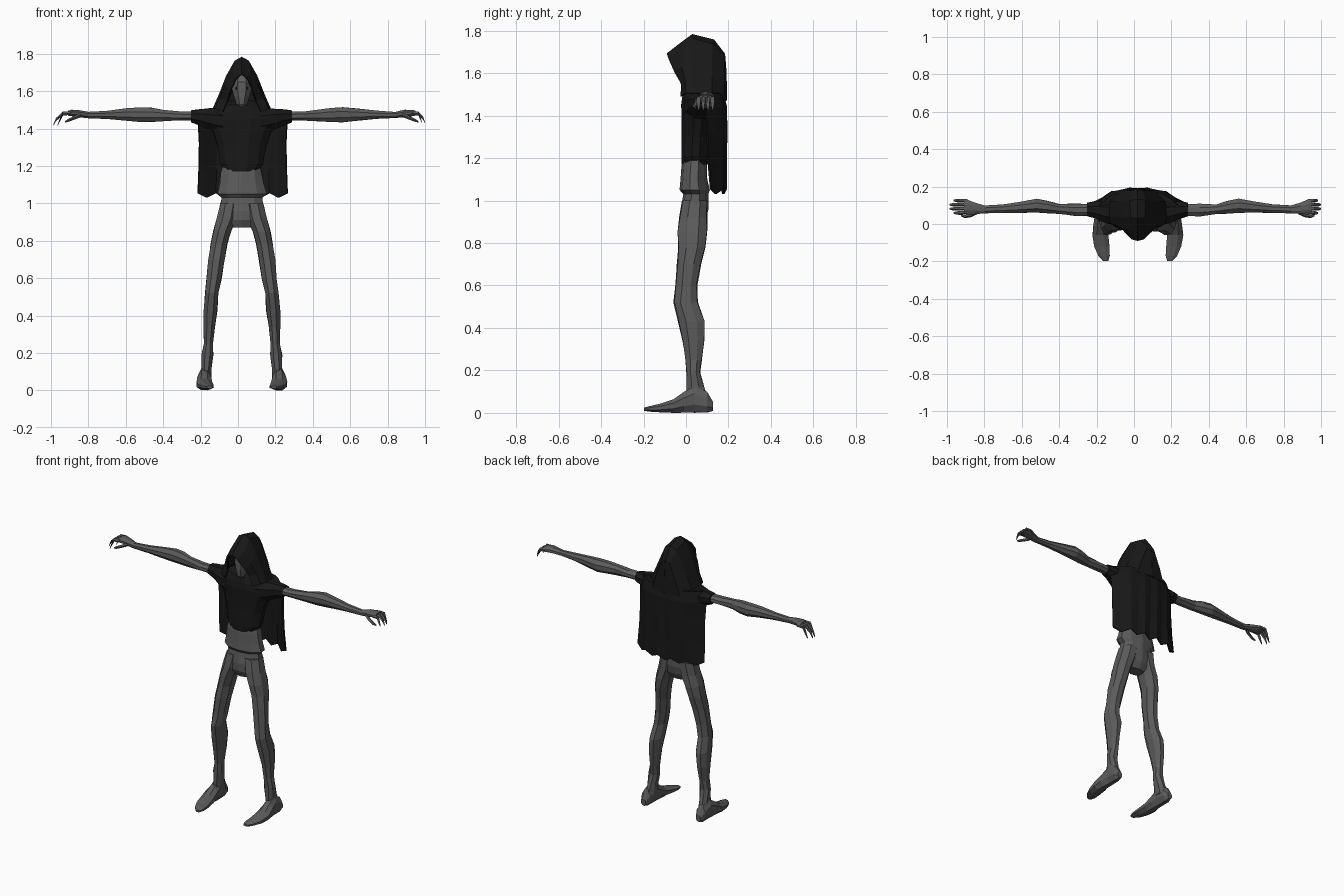
import bpy, bmesh, math, random

random.seed(4)
CX = 0.02  # body centre line


def material(name, v):
    m = bpy.data.materials.new(name)
    m.diffuse_color = (v, v, v, 1)
    return m


SKIN = material("grey_skin", 0.105)
CLOTH = material("black_cloth", 0.009)


def finish(name, bm, mat, thickness=0):
    bmesh.ops.recalc_face_normals(bm, faces=bm.faces)
    me = bpy.data.meshes.new(name)
    bm.to_mesh(me)
    bm.free()
    me.materials.append(mat)
    ob = bpy.data.objects.new(name, me)
    bpy.context.collection.objects.link(ob)
    if thickness:
        mod = ob.modifiers.new("thickness", "SOLIDIFY")
        mod.thickness = thickness
        mod.offset = 0
    return ob


def loft(name, axis, rings, mat, sides=8, s=1, jitter=0.0):
    """Rings are (position on axis, centre a, centre b, radius a, radius b).
    Across x: a=y b=z.  Across y: a=x b=z.  Across z: a=x b=y."""
    bm = bmesh.new()
    loops = []
    for t, ca, cb, ra, rb in rings:
        loop = []
        for i in range(sides):
            w = 2 * math.pi * (i + 0.5) / sides
            j = 1 + random.uniform(-jitter, jitter)
            a, b = ca + ra * j * math.cos(w), cb + rb * j * math.sin(w)
            x, y, z = {"x": (t, a, b), "y": (a, t, b), "z": (a, b, t)}[axis]
            loop.append(bm.verts.new((CX + s * x, y, max(z, 0))))
        loops.append(loop)
    for l0, l1 in zip(loops, loops[1:]):
        for i in range(sides):
            k = (i + 1) % sides
            bm.faces.new((l0[i], l0[k], l1[k], l1[i]))
    bm.faces.new(loops[0])
    bm.faces.new(loops[-1])
    return finish(name, bm, mat)


def sheet(name, rows, mat, thickness):
    """Cloth surface through rows of points."""
    bm = bmesh.new()
    g = [[bm.verts.new(p) for p in row] for row in rows]
    for r0, r1 in zip(g, g[1:]):
        for i in range(len(r0) - 1):
            bm.faces.new((r0[i], r0[i + 1], r1[i + 1], r1[i]))
    return finish(name, bm, mat, thickness)


# Bare waist and pelvis
loft("pelvis", "z", [
    (1.25, 0, 0.045, 0.09, 0.05), (1.16, 0, 0.04, 0.115, 0.06),
    (1.10, 0, 0.037, 0.128, 0.062), (1.05, 0, 0.04, 0.138, 0.07),
    (1.03, 0, 0.045, 0.115, 0.06), (0.96, 0, 0.04, 0.125, 0.066),
    (0.91, 0, 0.035, 0.125, 0.06), (0.87, 0, 0.035, 0.06, 0.04)],
    SKIN, 10, jitter=0.04)

# Tunic over the chest
loft("tunic", "z", [
    (1.17, 0, 0.045, 0.095, 0.068), (1.21, 0, 0.045, 0.118, 0.07),
    (1.30, 0, 0.05, 0.135, 0.072), (1.38, 0, 0.055, 0.16, 0.078),
    (1.45, 0, 0.06, 0.20, 0.084), (1.49, 0, 0.07, 0.18, 0.088),
    (1.525, 0, 0.07, 0.125, 0.08), (1.55, 0, 0.075, 0.06, 0.05)],
    CLOTH, 12, jitter=0.03)

# Head inside the hood
loft("head", "z", [
    (1.49, 0, 0.05, 0.03, 0.04), (1.53, 0, 0.02, 0.03, 0.045),
    (1.57, 0, 0.025, 0.045, 0.055), (1.61, 0, 0.035, 0.058, 0.065),
    (1.65, 0, 0.045, 0.06, 0.075), (1.70, 0, 0.06, 0.04, 0.05)],
    SKIN, 8, jitter=0.03)

# Hood: arches from the front rim to the back seam, given as right halves
arches = [
    [(0, -0.088, 1.69), (0.03, -0.08, 1.665), (0.06, -0.05, 1.60),
     (0.075, -0.02, 1.55), (0.10, -0.022, 1.49)],
    [(0, -0.03, 1.735), (0.045, -0.03, 1.70), (0.085, -0.02, 1.63),
     (0.115, 0.0, 1.56), (0.14, 0.0, 1.505)],
    [(0, 0.03, 1.78), (0.035, 0.035, 1.76), (0.08, 0.035, 1.68),
     (0.115, 0.04, 1.59), (0.152, 0.04, 1.505)],
    [(0, 0.13, 1.755), (0.04, 0.125, 1.735), (0.075, 0.12, 1.66),
     (0.11, 0.12, 1.58), (0.15, 0.12, 1.49)],
    [(0, 0.18, 1.69), (0.025, 0.178, 1.67), (0.045, 0.178, 1.62),
     (0.07, 0.178, 1.56), (0.10, 0.175, 1.47)],
    [(0, 0.18, 1.69), (0, 0.182, 1.67), (0, 0.186, 1.62),
     (0, 0.188, 1.56), (0, 0.19, 1.47)]]
rows = [[(CX - x, y, z) for x, y, z in reversed(a)] +
        [(CX + x, y, z) for x, y, z in a[1:]] for a in arches]
sheet("hood", rows, CLOTH, 0.008)

# Cape hanging from the shoulders, with a ragged hem
# rows: height, half width, y at the middle, y at the side edges
drape = [(1.525, 0.15, 0.12, 0.07), (1.50, 0.22, 0.175, 0.085),
         (1.44, 0.238, 0.188, 0.09), (1.32, 0.232, 0.188, 0.095),
         (1.18, 0.235, 0.185, 0.10), (1.05, 0.24, 0.183, 0.11)]
rows = []
for k, (z, w, ym, ye) in enumerate(drape):
    row = []
    for i in range(11):
        u = i / 5 - 1
        fold = 0.006 * (-1) ** i * k / 5
        hem = 0.012 * (-1) ** i - 0.008 if k == 5 else 0
        row.append((0.025 + w * u, ym + (ye - ym) * abs(u) ** 3 + fold,
                    z + hem - (0.04 * u * u if k == 0 else 0)))
    rows.append(row)
sheet("cape", rows, CLOTH, 0.008)

for s, side in ((1, "left"), (-1, "right")):
    # Dark eye sockets
    loft("eye_socket_" + side, "y", [(-0.024, 0.022, 1.615, 0.013, 0.009),
                                     (-0.016, 0.022, 1.615, 0.013, 0.009)],
         CLOTH, 6, s)

    # Short sleeve
    loft("sleeve_" + side, "x", [
        (0.10, 0.06, 1.44, 0.078, 0.075), (0.17, 0.065, 1.45, 0.065, 0.062),
        (0.225, 0.075, 1.46, 0.05, 0.046), (0.27, 0.078, 1.465, 0.038, 0.034)],
        CLOTH, 8, s, 0.04)

    # Arm, thin at the elbow and wrist
    loft("arm_" + side, "x", [
        (0.22, 0.075, 1.465, 0.032, 0.026), (0.33, 0.075, 1.467, 0.036, 0.026),
        (0.42, 0.08, 1.470, 0.028, 0.033), (0.48, 0.09, 1.473, 0.036, 0.040),
        (0.54, 0.098, 1.474, 0.040, 0.042), (0.62, 0.09, 1.475, 0.032, 0.034),
        (0.72, 0.082, 1.473, 0.025, 0.024), (0.82, 0.078, 1.472, 0.022, 0.018),
        (0.87, 0.083, 1.48, 0.032, 0.021), (0.91, 0.09, 1.483, 0.043, 0.018),
        (0.93, 0.092, 1.482, 0.040, 0.014)], SKIN, 8, s, 0.06)

    # Curled fingers and thumb; one hand is opened further
    reach, drop = (1, 1) if s == 1 else (1.45, 1.25)
    for n in range(4):
        y = 0.06 + 0.022 * n
        tip = 0.96 + (0.02 if n in (1, 2) else 0.005)
        loft(f"finger_{side}_{n + 1}", "x", [
            (0.91 if f == 0 else 0.92 + (x - 0.92) * reach, y, z, 0.010 * r, 0.010 * r)
            for f, (x, z, r) in enumerate([
                (0.91, 1.482, 1), (0.945, 1.480, 1.1),
                (tip - 0.01, 1.48 - 0.025 * drop, 0.9),
                (tip, 1.48 - 0.05 * drop, 0.4)])], SKIN, 5, s)
    loft("thumb_" + side, "x", [
        (0.86, 0.065, 1.472, 0.014, 0.012), (0.89, 0.048, 1.46, 0.011, 0.011),
        (0.925, 0.040, 1.445, 0.009, 0.009), (0.945, 0.045, 1.435, 0.004, 0.004)],
        SKIN, 5, s)

    # Leg with knee and calf
    loft("leg_" + side, "z", [
        (1.0, 0.065, 0.042, 0.055, 0.064), (0.92, 0.080, 0.035, 0.058, 0.070),
        (0.85, 0.105, 0.03, 0.052, 0.072), (0.78, 0.122, 0.027, 0.047, 0.068),
        (0.70, 0.135, 0.014, 0.046, 0.060), (0.60, 0.148, 0.002, 0.043, 0.054),
        (0.52, 0.160, -0.002, 0.038, 0.060), (0.43, 0.168, 0.026, 0.040, 0.066),
        (0.34, 0.174, 0.034, 0.033, 0.054), (0.25, 0.178, 0.036, 0.027, 0.040),
        (0.19, 0.184, 0.034, 0.034, 0.034), (0.12, 0.188, 0.045, 0.029, 0.045),
        (0.06, 0.192, 0.055, 0.032, 0.055)], SKIN, 8, s, 0.06)

    # Foot, heel to toes
    loft("foot_" + side, "y", [
        (0.128, 0.198, 0.03, 0.018, 0.022), (0.10, 0.198, 0.05, 0.033, 0.052),
        (0.04, 0.198, 0.065, 0.035, 0.068), (-0.01, 0.20, 0.05, 0.040, 0.052),
        (-0.06, 0.20, 0.032, 0.046, 0.034), (-0.12, 0.192, 0.023, 0.044, 0.022),
        (-0.17, 0.180, 0.019, 0.033, 0.014), (-0.197, 0.172, 0.017, 0.016, 0.008)],
        SKIN, 8, s, 0.03)
